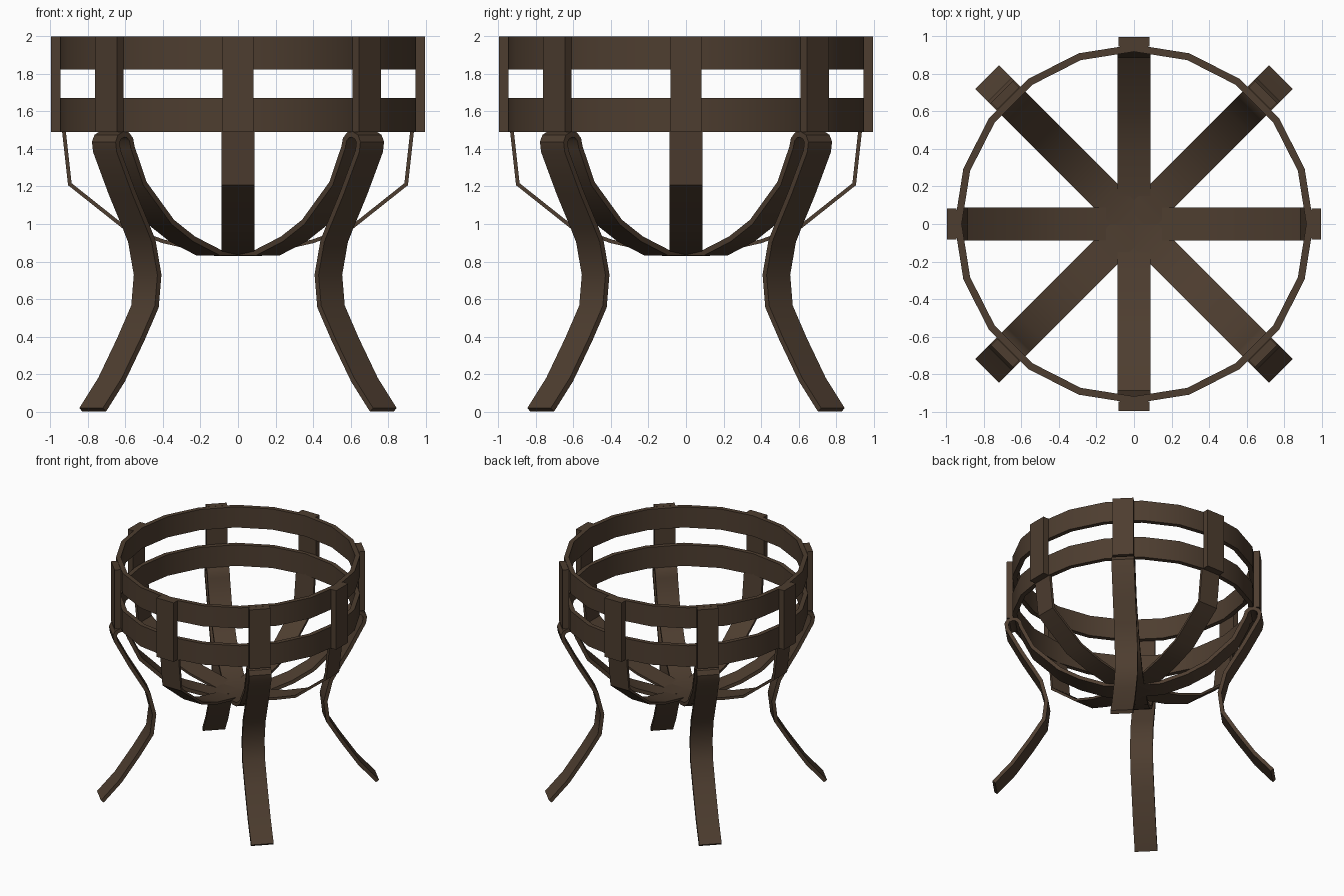
import bpy, bmesh, math
from mathutils import Vector, Matrix

if "Cube" in bpy.data.objects:
    bpy.data.objects.remove(bpy.data.objects["Cube"])

iron = bpy.data.materials.new("dark brown iron")
iron.diffuse_color = (0.075, 0.047, 0.029, 1)
iron.use_nodes = True
iron.node_tree.nodes["Principled BSDF"].inputs["Base Color"].default_value = iron.diffuse_color


def finish(name, bm):
    bmesh.ops.recalc_face_normals(bm, faces=bm.faces)
    me = bpy.data.meshes.new(name)
    bm.to_mesh(me)
    bm.free()
    me.materials.append(iron)
    ob = bpy.data.objects.new(name, me)
    bpy.context.collection.objects.link(ob)
    bpy.ops.object.select_all(action='DESELECT')
    ob.select_set(True)
    bpy.context.view_layer.objects.active = ob
    bpy.ops.object.shade_smooth_by_angle(angle=math.radians(35))
    return ob


def strap(name, path, width, thick, angle):
    """Flat bar following a (radius, height) path, turned about z."""
    pts = [Vector(p) for p in path]
    bm = bmesh.new()
    rot = Matrix.Rotation(angle, 3, 'Z')
    rows = []
    for i, p in enumerate(pts):
        a = (p - pts[i - 1]).normalized() if i else None
        b = (pts[i + 1] - p).normalized() if i < len(pts) - 1 else None
        a, b = a or b, b or a
        t = (a + b).normalized()
        n = Vector((-t.y, t.x)) * (thick / 2 / max(0.6, t.dot(a)))
        row = []
        for s, w in ((1, -1), (1, 1), (-1, 1), (-1, -1)):
            q = p + n * s
            row.append(bm.verts.new(rot @ Vector((q.x, w * width / 2, q.y))))
        rows.append(row)
    for r, s in zip(rows, rows[1:]):
        for k in range(4):
            bm.faces.new((r[k], r[(k + 1) % 4], s[(k + 1) % 4], s[k]))
    bm.faces.new(rows[0])
    bm.faces.new(rows[-1])
    return finish(name, bm)


def ring(name, z0, z1, r_in=0.918, r_out=0.956, sides=20):
    bm = bmesh.new()
    rows = []
    for i in range(sides):
        a = 2 * math.pi * i / sides
        rows.append([bm.verts.new((r * math.cos(a), r * math.sin(a), z))
                     for r, z in ((r_in, z0), (r_out, z0), (r_out, z1), (r_in, z1))])
    for i in range(sides):
        r, s = rows[i], rows[(i + 1) % sides]
        for k in range(4):
            bm.faces.new((r[k], r[(k + 1) % 4], s[(k + 1) % 4], s[k]))
    return finish(name, bm)


# two hoops of the basket
ring("upper_hoop", 1.822, 2.0)
ring("lower_hoop", 1.49, 1.672)

# upright plates riveted around the hoops
for i in range(8):
    strap(f"upright_plate_{i}", [(0.971, 1.49), (0.971, 2.0)], 0.165, 0.05, i * math.pi / 4)

# thin bowl straps on the main axes
bowl = [(0, 0.84), (0.1, 0.84), (0.40, 0.908), (0.61, 0.985), (0.896, 1.212), (0.928, 1.5)]
for i in range(4):
    strap(f"bowl_strap_{i}", bowl, 0.177, 0.02, i * math.pi / 2)

# diagonal bars: bowl, loop over the top, then curved leg
leg = [(0, 0.845), (0.22, 0.847), (0.42, 0.92), (0.58, 1.01), (0.79, 1.215), (0.883, 1.41),
       (0.893, 1.45), (0.918, 1.474), (0.95, 1.478), (0.982, 1.463), (0.996, 1.435),
       (0.988, 1.387), (0.872, 1.165), (0.77, 0.99), (0.725, 0.91), (0.681, 0.73),
       (0.701, 0.56), (0.808, 0.385), (0.953, 0.17), (1.095, 0.01)]
for i in range(4):
    strap(f"leg_bar_{i}", leg, 0.178, 0.03, math.pi / 4 + i * math.pi / 2)
